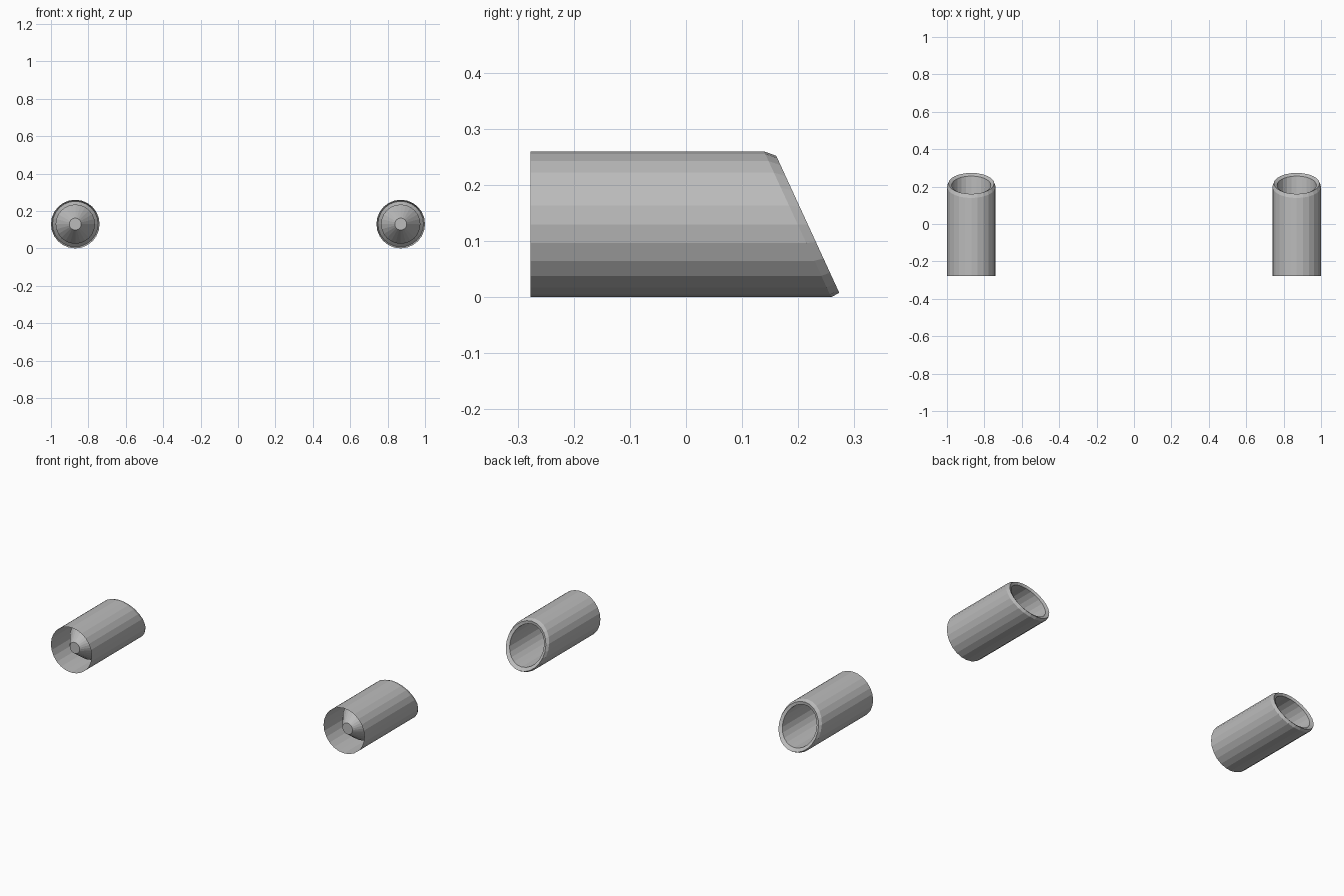
import bpy, bmesh, math

cube = bpy.data.objects.get("Cube")
if cube:
    bpy.data.objects.remove(cube)

SIDES = 24
SPACING = 0.87
RADIUS = 0.13
SLOPE = 0.46  # how far the slanted mouth leans per unit of height

metal = bpy.data.materials.new("grey metal")
metal.use_nodes = True
colour = (0.5, 0.5, 0.5, 1)
metal.diffuse_color = colour
metal.node_tree.nodes["Principled BSDF"].inputs["Base Color"].default_value = colour


def shell(name, x, rings, cap_first=False):
    """Skin rings of (radius, y at the axis, slope) along the y axis."""
    bm = bmesh.new()
    loops = []
    for radius, y, slope in rings:
        loop = []
        for i in range(SIDES):
            a = math.tau * i / SIDES
            dz = radius * math.sin(a)
            loop.append(bm.verts.new((radius * math.cos(a), y - slope * dz, dz)))
        loops.append(loop)
    for a, b in zip(loops, loops[1:]):
        for i in range(SIDES):
            j = (i + 1) % SIDES
            bm.faces.new((a[i], a[j], b[j], b[i]))
    if cap_first:
        bm.faces.new(loops[0])
    bmesh.ops.recalc_face_normals(bm, faces=bm.faces)
    mesh = bpy.data.meshes.new(name)
    bm.to_mesh(mesh)
    bm.free()
    mesh.materials.append(metal)
    obj = bpy.data.objects.new(name, mesh)
    obj.location = (x, 0, RADIUS)
    bpy.context.collection.objects.link(obj)
    return obj


for side, sign in (("left", 1), ("right", -1)):
    # One continuous wall: outer sleeve, bevelled slanted lip,
    # inner pipe, and the funnel narrowing to a small closed end
    shell(side + "_exhaust_tip", sign * SPACING, [
        (0.032, -0.245, 0),
        (0.105, -0.14, 0),
        (0.105, 0.208, SLOPE),
        (0.122, 0.217, SLOPE),
        (RADIUS, 0.199, SLOPE),
        (RADIUS, -0.277, 0),
    ], cap_first=True)
